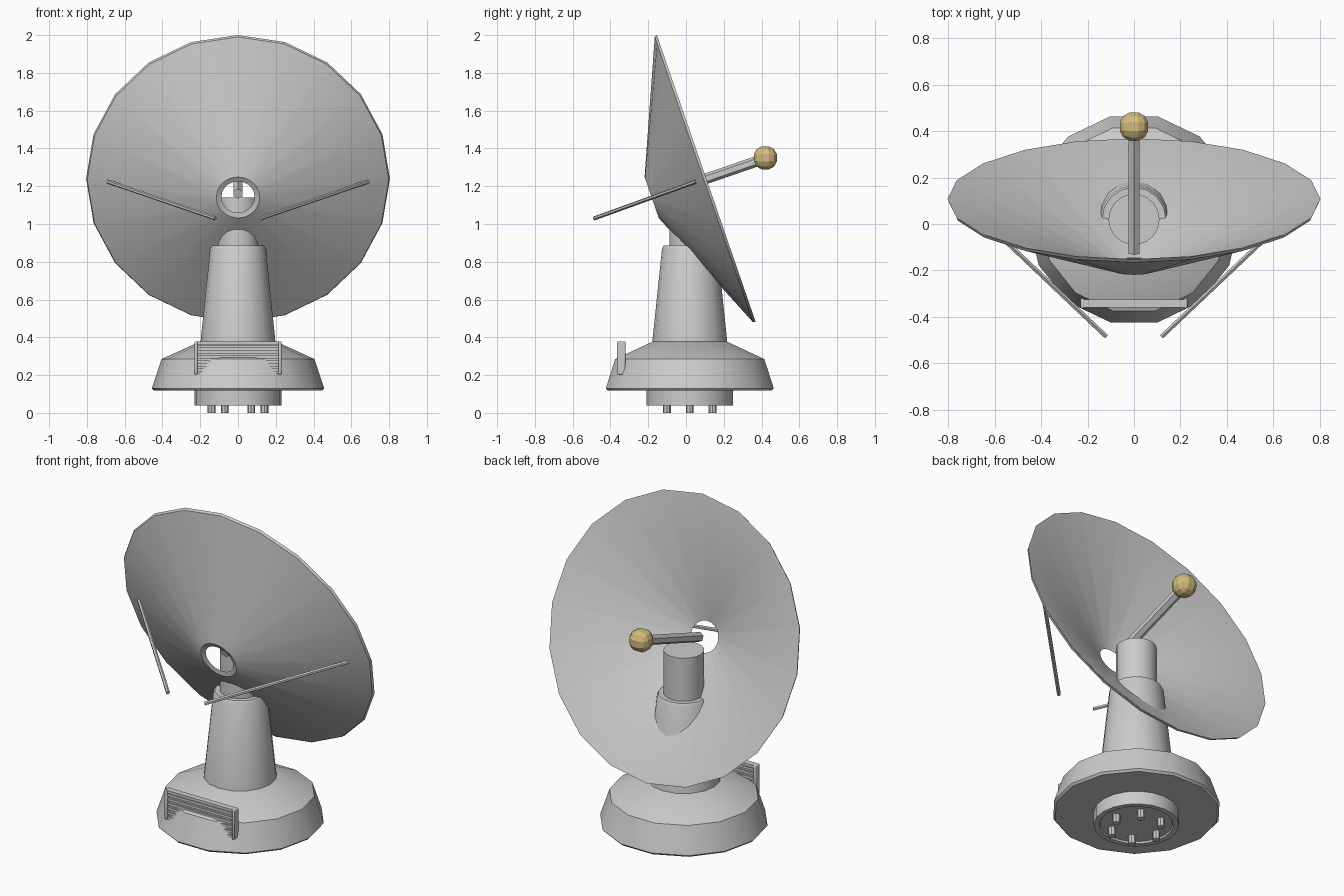
import bpy, bmesh
from math import radians, cos, sin, tau
from mathutils import Matrix, Vector

default = bpy.data.objects.get("Cube")
if default:
    bpy.data.objects.remove(default, do_unlink=True)


def material(name, rgb):
    m = bpy.data.materials.new(name)
    m.use_nodes = True
    m.diffuse_color = (*rgb, 1)
    m.node_tree.nodes["Principled BSDF"].inputs["Base Color"].default_value = (*rgb, 1)
    return m


GREY = material("painted_grey", (0.6, 0.6, 0.6))
GOLD = material("gold", (0.65, 0.5, 0.2))


def finish(name, bm, mat, matrix=Matrix(), smooth=True):
    bmesh.ops.remove_doubles(bm, verts=bm.verts, dist=1e-5)
    bmesh.ops.recalc_face_normals(bm, faces=bm.faces)
    bm.transform(matrix)
    mesh = bpy.data.meshes.new(name)
    bm.to_mesh(mesh)
    bm.free()
    mesh.materials.append(mat)
    if smooth:
        mesh.shade_smooth()
        mesh.set_sharp_from_angle(angle=radians(30))
    obj = bpy.data.objects.new(name, mesh)
    bpy.context.collection.objects.link(obj)
    return obj


def lathe(name, profile, sides, matrix, phase=0.0, loop=False):
    """Turn (radius, height) points about local z; loop joins last to first."""
    bm = bmesh.new()
    rings = []
    for r, z in profile:
        angles = [phase + tau * i / sides for i in range(sides)]
        rings.append([bm.verts.new((r * cos(a), r * sin(a), z)) for a in angles])
    pairs = list(zip(rings, rings[1:]))
    if loop:
        pairs.append((rings[-1], rings[0]))
    for low, high in pairs:
        for i in range(sides):
            j = (i + 1) % sides
            bm.faces.new((low[i], low[j], high[j], high[i]))
    if not loop:
        bm.faces.new(rings[0])
        bm.faces.new(rings[-1])
    return finish(name, bm, GREY, matrix)


def rod(name, start, end, radius, sides=6):
    start, end = Vector(start), Vector(end)
    span = end - start
    turn = span.to_track_quat("Z", "Y").to_matrix().to_4x4()
    return lathe(name, [(radius, 0), (radius, span.length)], sides,
                 Matrix.Translation(start) @ turn, radians(30))


def box(name, centre, size):
    bm = bmesh.new()
    bmesh.ops.create_cube(bm, size=1)
    return finish(name, bm, GREY, Matrix.Translation(centre) @ Matrix.Diagonal((*size, 1)))


# Pedestal, all turned about one upright axis
AXIS_Y = 0.02
upright = Matrix.Translation((0, AXIS_Y, 0))
lathe("bottom_disc", [(0.195, 0.05), (0.2, 0.04), (0.23, 0.04), (0.23, 0.13)], 20, upright)
lathe("base", [(0.445, 0.118), (0.456, 0.13), (0.405, 0.285), (0.2, 0.378)], 14, upright)
lathe("tapered_tower", [(0.2, 0.36), (0.147, 0.87), (0.138, 0.885)], 16, upright)
lathe("neck", [(0.11, 0.87), (0.11, 1.14)], 18, upright)

# Six small feet
for i in range(6):
    a = tau * i / 6
    place = Matrix.Translation((0.14 * cos(a), AXIS_Y + 0.14 * sin(a), 0))
    lathe("foot", [(0.021, 0), (0.021, 0.06)], 8, place)

# Dish: a thin open cone with a central hole, tilted upwards
tilt = Matrix.Translation((0, 0.1075, 1.24)) @ Matrix.Rotation(radians(-71), 4, "X")
lathe("dish", [(0.115, -0.306), (0.798, -0.014), (0.804, 0), (0.795, 0), (0.088, -0.298)],
      20, tilt, loop=True)

# Feed arm along the dish axis with a faceted ball at its tip
lathe("feed_arm", [(0.028, -0.245), (0.028, 0.31)], 6, tilt, radians(30))
ball = bmesh.new()
bmesh.ops.create_cube(ball, size=1)
bmesh.ops.subdivide_edges(ball, edges=ball.edges, cuts=2, use_grid_fill=True)
for v in ball.verts:
    v.co = v.co.normalized() * 0.067
finish("feed_ball", ball, GOLD, Matrix.Translation((0, 0.42, 1.35)), smooth=False)

# Slanted struts behind the dish
for side, label in ((1, "left"), (-1, "right")):
    rod(label + "_strut", (side * 0.69, 0.055, 1.225), (side * 0.12, -0.485, 1.03), 0.011)

# Slatted vent on the front of the base
VENT_Y = -0.343
for side, label in ((1, "left"), (-1, "right")):
    post = box(label + "_vent_post", (side * 0.222, VENT_Y, 0.291), (0.016, 0.044, 0.176))
    bevel = post.modifiers.new("rounded", "BEVEL")
    bevel.width = 0.012
    bevel.segments = 2
    bevel.limit_method = "NONE"
    bevel.affect = "EDGES"
    bevel.width = 0.006
box("vent_top_bar", (0, VENT_Y, 0.37), (0.44, 0.036, 0.016))
box("vent_back", (0, VENT_Y, 0.29), (0.43, 0.008, 0.16))
for i in range(6):
    box("vent_slat", (0, VENT_Y, 0.215 + 0.027 * i), (0.43, 0.028, 0.015))
